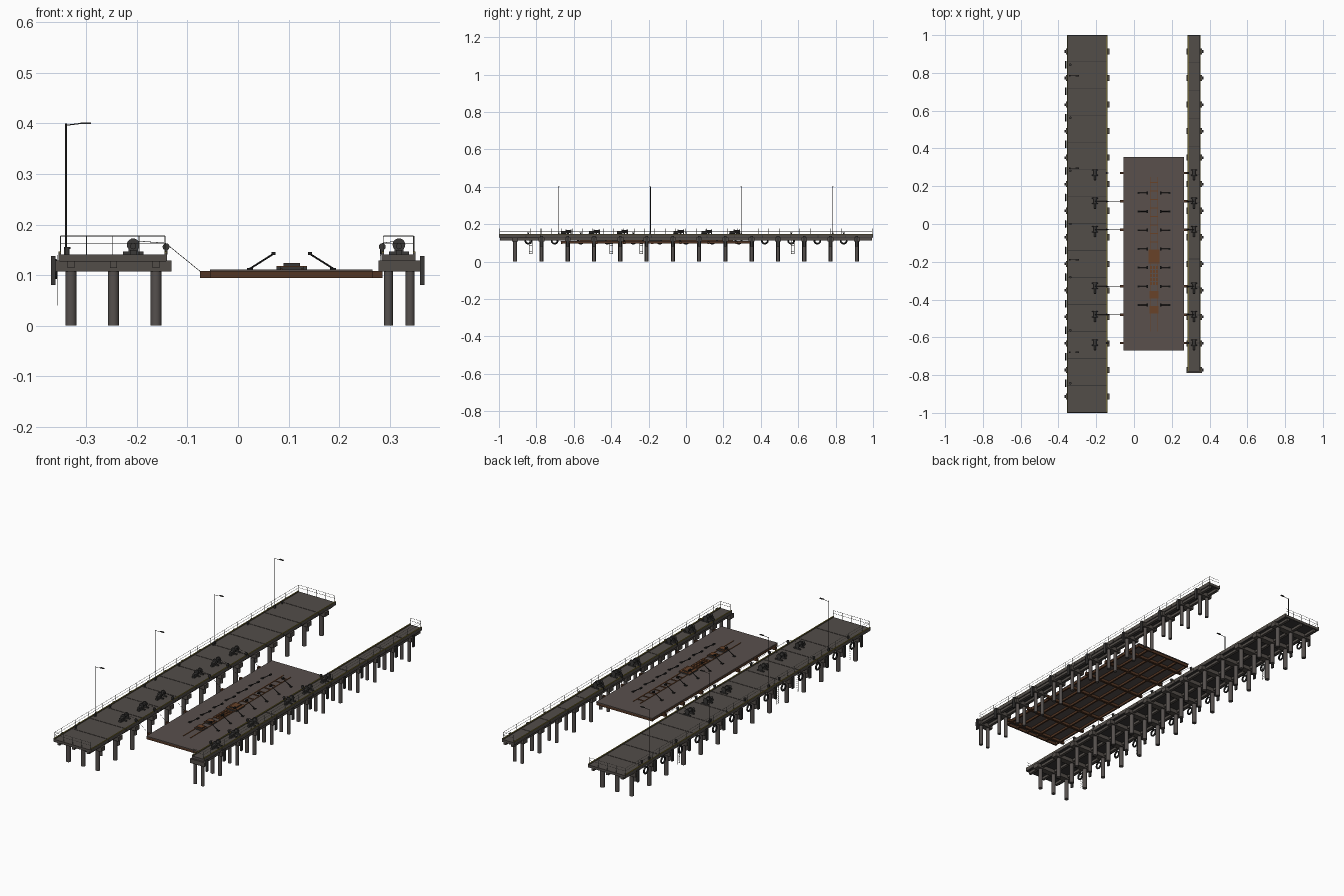
import bpy, bmesh
from math import radians
from mathutils import Matrix, Vector

cube = bpy.data.objects.get("Cube")
if cube:
    bpy.data.objects.remove(cube, do_unlink=True)


def material(name, r, g, b):
    m = bpy.data.materials.new(name)
    m.use_nodes = True
    m.diffuse_color = (r, g, b, 1)
    bsdf = m.node_tree.nodes["Principled BSDF"]
    bsdf.inputs["Base Color"].default_value = (r, g, b, 1)
    bsdf.inputs["Roughness"].default_value = 0.8
    return m


CONCRETE = material("concrete", .085, .074, .066)
PILE = material("pile concrete", .092, .081, .076)
PLATE = material("platform plate", .1, .08, .073)
RUST = material("rusty steel", .085, .036, .017)
TIMBER = material("keel timber", .14, .055, .022)
DARK = material("dark steel", .042, .04, .038)
RUBBER = material("black rubber", .015, .015, .015)
RAIL = material("railing grey", .2, .2, .18)
YELLOW = material("safety yellow", .26, .21, .03)


class Part:
    """Collects boxes and rods into one object."""

    def __init__(self, name, mat):
        self.name, self.mat, self.bm = name, mat, bmesh.new()

    def box(self, x0, x1, y0, y1, z0, z1):
        mid = Vector(((x0 + x1) / 2, (y0 + y1) / 2, (z0 + z1) / 2))
        scale = Matrix.Diagonal((x1 - x0, y1 - y0, z1 - z0, 1))
        bmesh.ops.create_cube(self.bm, size=1, matrix=Matrix.Translation(mid) @ scale)

    def rod(self, a, b, r, sides=6):
        a, b = Vector(a), Vector(b)
        turn = (b - a).to_track_quat('Z', 'Y').to_matrix().to_4x4()
        bmesh.ops.create_cone(self.bm, cap_ends=True, segments=sides, radius1=r, radius2=r,
                              depth=(b - a).length, matrix=Matrix.Translation((a + b) / 2) @ turn)

    def done(self, smooth=False):
        mesh = bpy.data.meshes.new(self.name)
        self.bm.to_mesh(mesh)
        self.bm.free()
        mesh.materials.append(self.mat)
        obj = bpy.data.objects.new(self.name, mesh)
        bpy.context.collection.objects.link(obj)
        if smooth:
            bpy.ops.object.select_all(action='DESELECT')
            obj.select_set(True)
            bpy.context.view_layer.objects.active = obj
            bpy.ops.object.shade_smooth_by_angle(angle=radians(40))


BAY = 0.1405
ROWS = [(i - 6.5) * BAY for i in range(14)]
WINCHES = [.27, .12, -.03, -.33, -.48, -.63]
TOP = .141


def railing(part, a, b, step):
    a, b = Vector((*a, TOP)), Vector((*b, TOP))
    n = max(1, round((b - a).length / step))
    for i in range(n + 1):
        p = a.lerp(b, i / n)
        part.rod(p, p + Vector((0, 0, .036)), .0008, 4)
    for z in (.022, .036):
        up = Vector((0, 0, z))
        part.rod(a + up, b + up, .0008, 4)


def pier(side, x0, x1, y0, cap0, cap1, pile_xs, radius, outer):
    rows = [y for y in ROWS if y > y0]
    # slabs with dark joints
    deck = Part(side + "_deck_slabs", CONCRETE)
    n = round((1 - y0) / .143)
    size = (1 - y0) / n
    for i in range(n):
        deck.box(x0, x1, y0 + i * size + .004 * (i > 0), y0 + (i + 1) * size, .128, TOP)
    joints = Part(side + "_deck_joints", DARK)
    joints.box(x0 + .002, x1 - .002, y0 + .002, .998, .127, .1395)
    joints.done()
    # low edge curbs with yellow painted tops
    paint = Part(side + "_curb_paint", YELLOW)
    for x in (x0, x1 - .005):
        deck.box(x, x + .005, y0, 1, TOP - .001, TOP + .004)
        paint.box(x, x + .005, y0, 1, TOP + .004, TOP + .0055)
    deck.done()
    paint.done()
    # cross caps and lengthwise beams
    beams = Part(side + "_pier_beams", CONCRETE)
    for y in rows:
        beams.box(cap0, cap1, y - .016, y + .016, .107, .129)
    for x in pile_xs:
        beams.box(x - .007, x + .007, y0 + .005, .995, .114, .128)
    beams.done()
    piles = Part(side + "_piles", PILE)
    for x in pile_xs:
        for y in rows:
            piles.rod((x, y, 0), (x, y, .109), radius, 16)
    piles.done(True)
    rails = Part(side + "_railing", RAIL)
    railing(rails, (outer, y0 + .004), (outer, .996), .055)
    for y in (y0 + .004, .996):
        railing(rails, (x0 + .004, y), (x1 - .004, y), .05)
    rails.done()


pier("right", -.355, -.14, -1, -.361, -.131, (-.33, -.246, -.162), .011, -.35)
pier("left", .283, .351, -.78, .278, .361, (.297, .34), .009, .348)

# hoist winches with drum, motor and cable sheave
bases = Part("winch_frames", DARK)
drums = Part("winch_drums", DARK)
cables = Part("hoist_cables", RUBBER)
for x, edge, low, toward in ((-.207, -.142, -.073, 1), (.318, .285, .284, -1)):
    for y in WINCHES:
        for dy in (-.012, .016):
            bases.box(x - .02, x + .02, y + dy - .003, y + dy + .003, TOP, .147)
            bases.box(x - .009, x + .009, y + dy - .002, y + dy + .002, .146, .162)
            drums.rod((x, y + dy - .003, .16), (x, y + dy + .003, .16), .0125, 20)
        bases.box(x - .006, x + .006, y - .04, y - .014, TOP, .15)
        drums.rod((x, y - .012, .16), (x, y + .016, .16), .008, 16)
        drums.rod((x, y - .038, .157), (x, y - .012, .157), .006, 12)
        bases.box(edge - .003, edge + .003, y - .005, y + .005, TOP, .153)
        drums.rod((edge, y - .003, .156), (edge, y + .003, .156), .007, 14)
        cables.rod((x, y, .168), (edge, y, .163), .0006, 5)
        cables.rod((edge + .005 * toward, y, .158), (low, y, .106), .0006, 5)
bases.done()
drums.done(True)
cables.done()

# lift platform: plate over a grid of steel beams
plate = Part("platform_plate", PLATE)
plate.box(-.055, .266, -.67, .355, .107, .111)
plate.done()
grid = Part("platform_beams", RUST)
for y in [.27 - .15 * i for i in range(7)]:
    reach = .18 if y > -.1 or y < -.25 else .16
    grid.box(.105 - reach, .105 + reach, y - .006, y + .006, .094, .108)
for y in (-.667, .345):
    grid.box(-.055, .266, y, y + .007, .094, .107)
for i in range(6):
    x = -.051 + i * .0624
    grid.box(x - .004, x + .004, -.665, .35, .096, .107)
grid.done()

# keel track: rails, dark block bodies and timber caps
track = Part("keel_track", TIMBER)
for x in (.086, .126):
    track.box(x - .002, x + .002, -.57, .25, .111, .1135)
for i in range(5):
    for x in (.09, .106, .122):
        y = -.23 - i * .021
        track.box(x - .006, x + .006, y - .008, y + .008, .111, .116)
for i in range(8):
    y = .22 - i * .045
    track.box(.088, .124, y - .0025, y + .0025, .111, .114)
blocks = Part("keel_blocks", DARK)
for y, half in ((-.172, .036), (-.375, .02), (-.455, .02)):
    wide = .03 if half > .03 else .023
    blocks.box(.106 - wide, .106 + wide, y - half, y + half, .111, .1165)
    track.box(.106 - wide, .106 + wide, y - half, y + half, .1165, .118)
    blocks.box(.09, .122, y - half * .7, y + half * .7, .118, .1225)
    track.box(.09, .122, y - half * .7, y + half * .7, .1225, .124)
track.done()
blocks.done()

# sloping bilge supports with end pads
arms = Part("bilge_arms", RUBBER)
for i in range(7):
    y = .165 - i * .099
    for s in (-1, 1):
        foot, head = .106 + s * .082, .106 + s * .036
        arms.rod((foot, y, .113), (head, y, .142), .0018, 6)
        arms.box(foot - .006, foot + .006, y - .005, y + .005, .111, .114)
        arms.box(head - .004, head + .004, y - .008, y + .008, .14, .146)
arms.done()

# street lamps with bracket arm and flat head
lamps = Part("lamp_posts", DARK)
for y in (-.68, -.19, .295, .785):
    lamps.box(-.344, -.336, y - .004, y + .004, TOP, .155)
    lamps.rod((-.34, y, TOP), (-.34, y, .4), .0017, 8)
    lamps.rod((-.34, y, .396), (-.308, y, .4), .0011, 6)
    lamps.box(-.311, -.29, y - .004, y + .004, .399, .402)
lamps.done()

# mooring bollards
bollards = Part("bollards", DARK)
for i in range(7):
    y = .843 - i * .281
    bollards.rod((-.337, y, TOP), (-.337, y, .154), .004, 12)
    bollards.rod((-.337, y, .152), (-.337, y, .156), .0065, 12)
bollards.done(True)

# tyre fenders between pile rows on the wide pier
bpy.ops.mesh.primitive_torus_add(major_radius=.016, minor_radius=.0045, major_segments=20,
                                 minor_segments=8, rotation=(0, radians(90), 0))
tyre = bpy.context.object
tyre.data.materials.append(RUBBER)
bpy.ops.object.shade_smooth_by_angle(angle=radians(60))
for i, y in enumerate(ROWS[:-1]):
    if i:
        tyre = tyre.copy()
        bpy.context.collection.objects.link(tyre)
    tyre.name = "tyre_fender"
    tyre.location = (-.361, y + BAY / 2, .112)

# upright fenders on the outer cap ends
fenders = Part("upright_fenders", DARK)
for i, y in enumerate(ROWS):
    fenders.box(-.369, -.361, y - .007, y + .007, .08, .138)
    if i:
        fenders.box(.36, .368, y - .007, y + .007, .08, .138)
fenders.done()

# access ladders
ladders = Part("ladders", RAIL)
for y in (-.83, -.4, -.24, .57):
    for dy in (-.008, .008):
        ladders.rod((-.357, y + dy, .04), (-.357, y + dy, .14), .0009, 4)
    for i in range(9):
        z = .045 + i * .01
        ladders.rod((-.357, y - .008, z), (-.357, y + .008, z), .0008, 4)
ladders.done()
